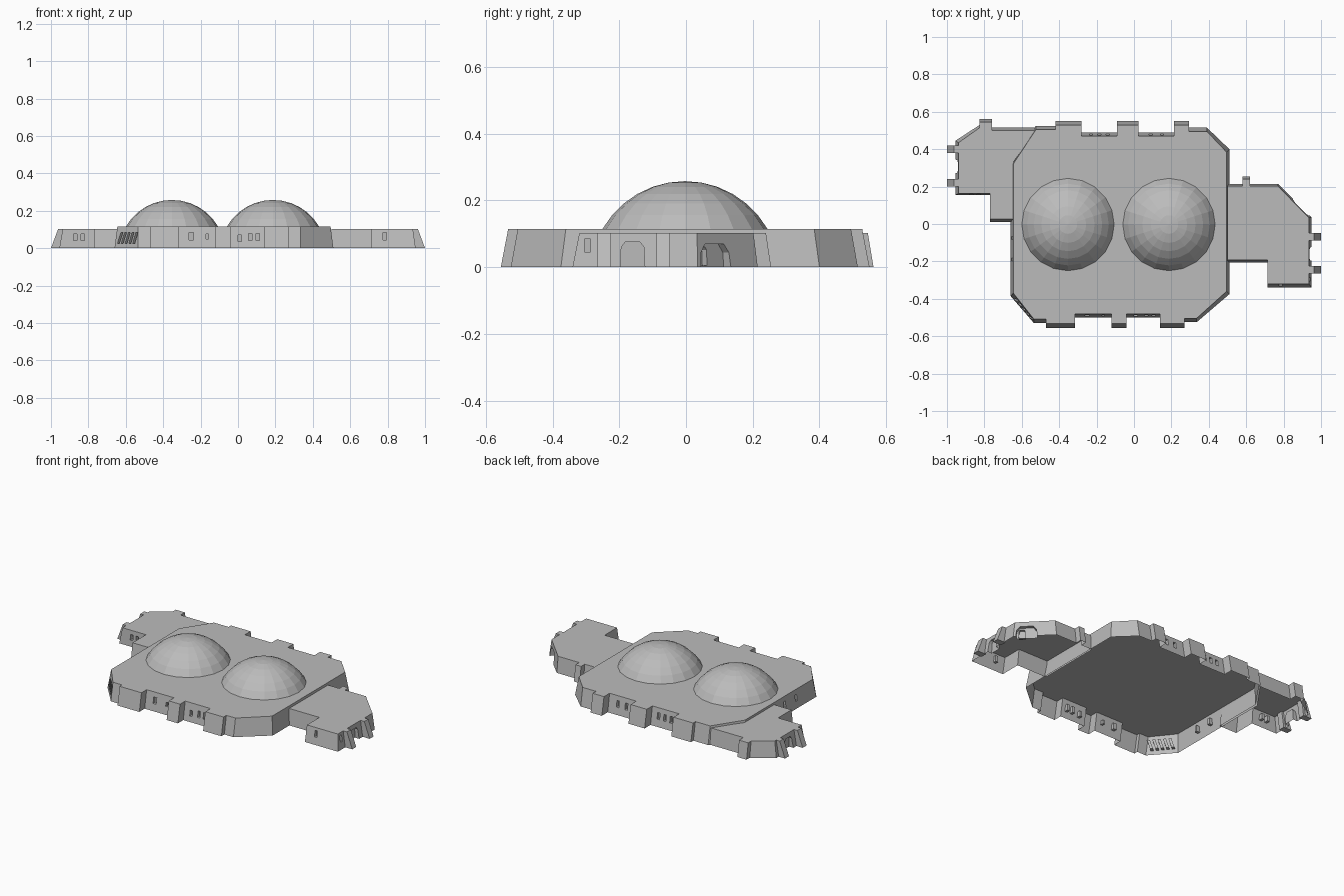
import bpy, bmesh
from math import sin, cos, pi, radians, asin
from mathutils import Vector

cube = bpy.data.objects.get("Cube")
if cube:
    bpy.data.objects.remove(cube, do_unlink=True)

stone = bpy.data.materials.new("grey_stone")
stone.use_nodes = True
GREY = (0.5, 0.5, 0.5, 1)
stone.diffuse_color = GREY
stone.node_tree.nodes["Principled BSDF"].inputs["Base Color"].default_value = GREY


def add_object(name, bm):
    bmesh.ops.recalc_face_normals(bm, faces=bm.faces[:])
    mesh = bpy.data.meshes.new(name)
    bm.to_mesh(mesh)
    bm.free()
    mesh.materials.append(stone)
    obj = bpy.data.objects.new(name, mesh)
    bpy.context.collection.objects.link(obj)
    return obj


def loft(bm, low, high):
    """Closed solid between two matching loops of points."""
    a = [bm.verts.new(p) for p in low]
    b = [bm.verts.new(p) for p in high]
    bm.faces.new(a)
    bm.faces.new(b)
    n = len(a)
    for i in range(n):
        j = (i + 1) % n
        bm.faces.new((a[i], a[j], b[j], b[i]))


def opening(bm, x, y, facing, width, z0, z1, arch=False, lean=0.0, depth=0.03):
    """Cutter for a window or door; facing is the outward angle in degrees."""
    a = radians(facing)
    out, side = Vector((cos(a), sin(a), 0)), Vector((-sin(a), cos(a), 0))
    h = width / 2
    top = [(h + lean, z1), (-h + lean, z1)]
    if arch:
        c = h * 0.4
        top = [(h * 0.9, z1 - c), (h - c, z1), (c - h, z1), (-h * 0.9, z1 - c)]
    outline = [(-h, z0), (h, z0)] + top
    base = Vector((x, y, 0))
    pts = [base + side * u + Vector((0, 0, z)) for u, z in outline]
    loft(bm, [p - out * depth for p in pts], [p + out * 0.04 for p in pts])


def building(name, footprint, height, x_limits, y_mid, y_scale, openings):
    """Sloped walls and flat roof, open underneath, with recessed openings."""
    lo, hi = x_limits

    def lean_in(x, y):
        if x < lo:
            x = (x + lo) / 2
        if x > hi:
            x = (x + hi) / 2
        return x, y_mid + (y - y_mid) * y_scale, height

    bm = bmesh.new()
    loft(bm, [(x, y, 0) for x, y in footprint], [lean_in(x, y) for x, y in footprint])
    obj = add_object(name, bm)

    cut = bmesh.new()
    for o in openings:
        opening(cut, **o)
    cutter = add_object(name + "_cutter", cut)
    cutter.hide_render = True
    mod = obj.modifiers.new("openings", 'BOOLEAN')
    mod.operation, mod.object, mod.solver = 'DIFFERENCE', cutter, 'EXACT'
    mod.use_self = True
    bpy.context.view_layer.objects.active = obj
    bpy.ops.object.modifier_apply(modifier=mod.name)
    bpy.data.objects.remove(cutter, do_unlink=True)

    # Leave the underside open
    bm = bmesh.new()
    bm.from_mesh(obj.data)
    floor = [f for f in bm.faces if all(v.co.z < 0.0001 for v in f.verts)]
    bmesh.ops.delete(bm, geom=floor, context='FACES')
    bm.to_mesh(obj.data)
    bm.free()


def spec(x, y, facing, width=0.018, z0=0.045, z1=0.085, **extra):
    return dict(x=x, y=y, facing=facing, width=width, z0=z0, z1=z1, **extra)


def buttressed(ribs, wall, rib):
    """Points along a wall whose buttresses stand forward of it."""
    pts = []
    for i, (a, b) in enumerate(ribs):
        pts += [(a, wall if i else None), (a, rib), (b, rib), (b, wall)]
    return pts[1:-1]


# Main hall
front = buttressed([(-0.47, -0.315), (-0.12, -0.04), (0.14, 0.27)], -0.5, -0.555)
back = buttressed([(0.295, 0.215), (0.025, -0.09), (-0.28, -0.42)], 0.49, 0.55)
hall = ([(-0.66, -0.385), (-0.535, -0.53), (-0.47, -0.53)] + front
        + [(0.27, -0.525), (0.335, -0.525), (0.51, -0.375), (0.51, 0.4), (0.39, 0.515), (0.295, 0.515)]
        + back + [(-0.42, 0.525), (-0.525, 0.525), (-0.66, 0.335)])
windows = [spec(-0.25, -0.5, -90, 0.022), spec(-0.165, -0.5, -90, 0.014, 0.05, 0.075),
           spec(0.01, -0.5, -90, z0=0.035, z1=0.07)]
windows += [spec(x, -0.5, -90, z0=0.04, z1=0.08) for x in (0.065, 0.105)]
windows += [spec(x, 0.49, 90) for x in (0.09, 0.15, -0.14, -0.185, -0.23)]
windows += [spec(-0.66, y, 180) for y in (-0.075, -0.19)]
for i in range(5):
    t = 0.14 + i * 0.165
    windows.append(spec(-0.66 + 0.125 * t, -0.385 - 0.145 * t, 220.8, 0.017, 0.025, 0.085, lean=0.018))
building("main_hall", hall, 0.115, (-0.63, 0.48), 0, 0.96, windows)

# Right-hand view wing (model's left)
building("left_wing",
         [(0.5, -0.205), (0.715, -0.205), (0.715, -0.34), (0.95, -0.34), (0.95, 0.035),
          (0.77, 0.215), (0.62, 0.215), (0.62, 0.255), (0.58, 0.255), (0.58, 0.215), (0.5, 0.215)],
         0.102, (-1, 0.92), 0, 0.94,
         [spec(0.785, -0.34, -90), spec(0.95, -0.295, 0),
          spec(0.95, -0.16, 0, 0.075, -0.02, 0.075, arch=True),
          spec(0.895, 0.09, 45, 0.13, -0.02, 0.07, arch=True),
          spec(0.915, 0.07, 45, 0.04, 0.005, 0.06, arch=True, depth=0.05)])

# Opposite wing
building("right_wing",
         [(-0.645, 0.01), (-0.77, 0.01), (-0.77, 0.155), (-0.955, 0.155), (-0.955, 0.445),
          (-0.825, 0.53), (-0.825, 0.562), (-0.76, 0.562), (-0.76, 0.515), (-0.52, 0.515), (-0.645, 0.335)],
         0.102, (-0.92, 1), 0.28, 0.94,
         [spec(-0.87, 0.155, -90, z0=0.04, z1=0.075), spec(-0.83, 0.155, -90, z0=0.04, z1=0.075),
          spec(-0.955, 0.308, 180, 0.075, -0.02, 0.075, arch=True)])

# Sloped door pillars on the outer end of each wing
for name, s, spots in (("left", 1, (-0.068, -0.245)), ("right", -1, (0.22, 0.4))):
    for i, y in enumerate(spots):
        bm = bmesh.new()
        ends = [(y - 0.02), (y + 0.02)]
        low = [(s * x, e, 0) for x, e in zip((0.94, 1, 1, 0.94), ends[:1] * 2 + ends[1:] * 2)]
        high = [(s * x, e, 0.102) for x, e in zip((0.925, 0.962, 0.962, 0.925), ends[:1] * 2 + ends[1:] * 2)]
        loft(bm, low, high)
        add_object(f"{name}_door_pillar_{i + 1}", bm)

# Faceted domes: caps of a sphere sitting on the roof
R, RIM, TOP, SEG, RINGS = 0.285, 0.247, 0.258, 20, 6
for name, cx in (("right_dome", -0.353), ("left_dome", 0.187)):
    bm = bmesh.new()
    apex = bm.verts.new((cx, -0.003, TOP))
    prev = None
    for k in range(1, RINGS + 1):
        t = asin(RIM / R) * k / RINGS
        ring = [bm.verts.new((cx + R * sin(t) * cos(2 * pi * i / SEG),
                              -0.003 + R * sin(t) * sin(2 * pi * i / SEG),
                              TOP - R + R * cos(t))) for i in range(SEG)]
        for i in range(SEG):
            j = (i + 1) % SEG
            bm.faces.new((prev[i], ring[i], ring[j], prev[j]) if prev else (apex, ring[i], ring[j]))
        prev = ring
    add_object(name, bm)
